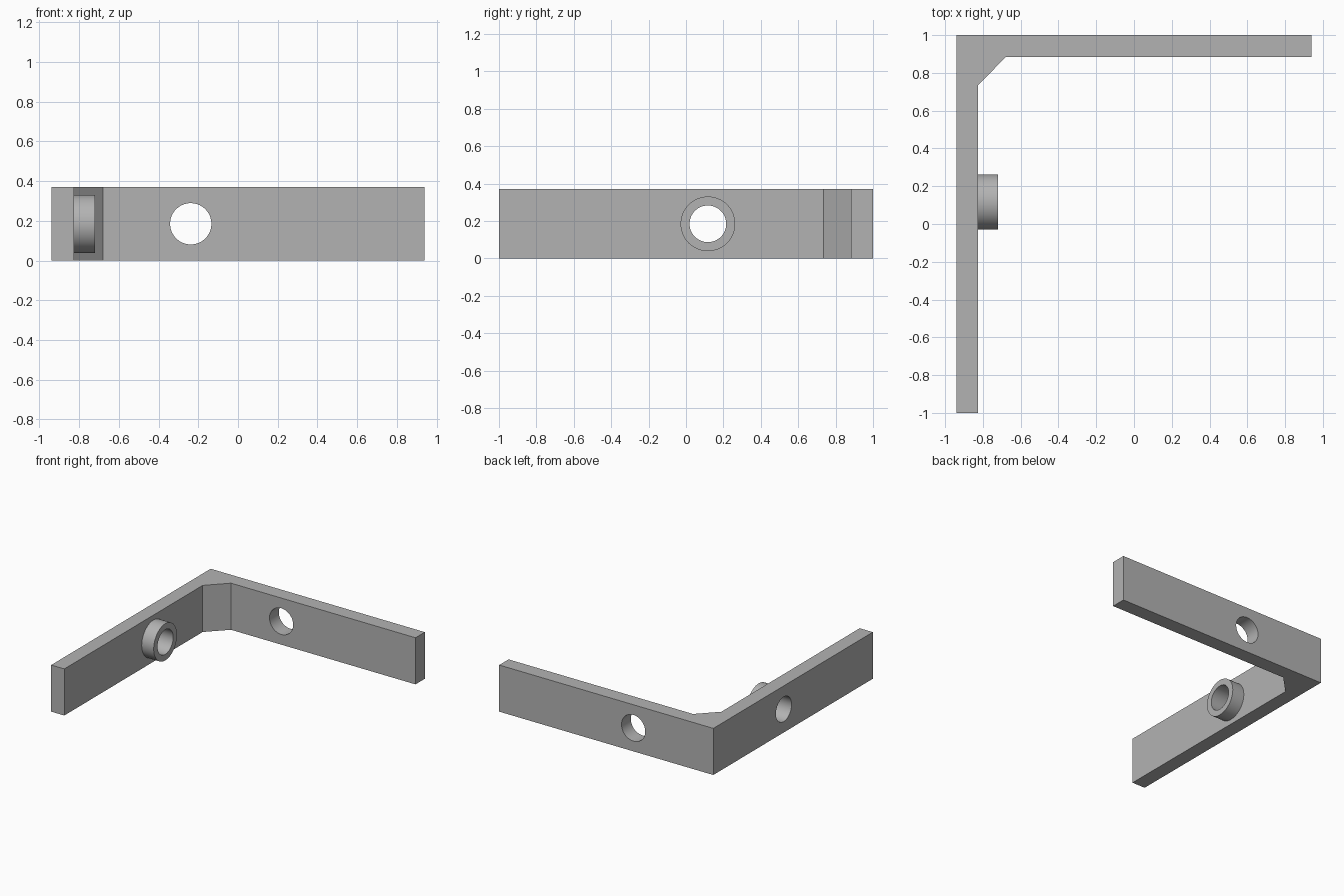
import bpy, bmesh, math

if "Cube" in bpy.data.objects:
    bpy.data.objects.remove(bpy.data.objects["Cube"], do_unlink=True)

HEIGHT = 0.37
MID = HEIGHT / 2
BOSS_Y = 0.117
HOLE_X = -0.238

grey = bpy.data.materials.new("plain grey")
grey.use_nodes = True
grey.diffuse_color = (0.45, 0.45, 0.45, 1)
grey.node_tree.nodes["Principled BSDF"].inputs["Base Color"].default_value = (0.45, 0.45, 0.45, 1)


def cylinder(name, radius, depth, location, axis):
    rotation = (0, math.pi / 2, 0) if axis == "x" else (math.pi / 2, 0, 0)
    bpy.ops.mesh.primitive_cylinder_add(vertices=64, radius=radius, depth=depth,
                                        location=location, rotation=rotation)
    obj = bpy.context.object
    obj.name = name
    return obj


def bore(target, cutter):
    mod = target.modifiers.new("bore", "BOOLEAN")
    mod.operation = "DIFFERENCE"
    mod.solver = "EXACT"
    mod.object = cutter
    bpy.context.view_layer.objects.active = target
    bpy.ops.object.modifier_apply(modifier=mod.name)


# L-shaped bracket with a chamfered inner corner
outline = [(-0.94, -1), (-0.825, -1), (-0.825, 0.735), (-0.68, 0.883),
           (0.94, 0.883), (0.94, 1), (-0.94, 1)]
bm = bmesh.new()
base = bm.faces.new([bm.verts.new((x, y, 0)) for x, y in outline])
top = bmesh.ops.extrude_face_region(bm, geom=[base])["geom"]
bmesh.ops.translate(bm, vec=(0, 0, HEIGHT),
                    verts=[v for v in top if isinstance(v, bmesh.types.BMVert)])
bmesh.ops.recalc_face_normals(bm, faces=bm.faces)
mesh = bpy.data.meshes.new("bracket")
bm.to_mesh(mesh)
bm.free()
bracket = bpy.data.objects.new("bracket", mesh)
bpy.context.collection.objects.link(bracket)

# Raised collar on the inside of the side arm
collar = cylinder("collar", 0.146, 0.125, (-0.7825, BOSS_Y, MID), "x")

# Holes through the collar, side arm and back arm
side_cutter = cylinder("side_cutter", 0.098, 0.6, (-0.8, BOSS_Y, MID), "x")
back_cutter = cylinder("back_cutter", 0.104, 0.4, (HOLE_X, 0.94, MID), "y")
bore(bracket, side_cutter)
bore(bracket, back_cutter)
bore(collar, side_cutter)
for cutter in (side_cutter, back_cutter):
    bpy.data.objects.remove(cutter, do_unlink=True)

# Colour and shading
for part in (bracket, collar):
    part.data.materials.clear()
    part.data.materials.append(grey)
    bpy.ops.object.select_all(action="DESELECT")
    part.select_set(True)
    bpy.context.view_layer.objects.active = part
    bpy.ops.object.shade_smooth_by_angle(angle=math.radians(30))
